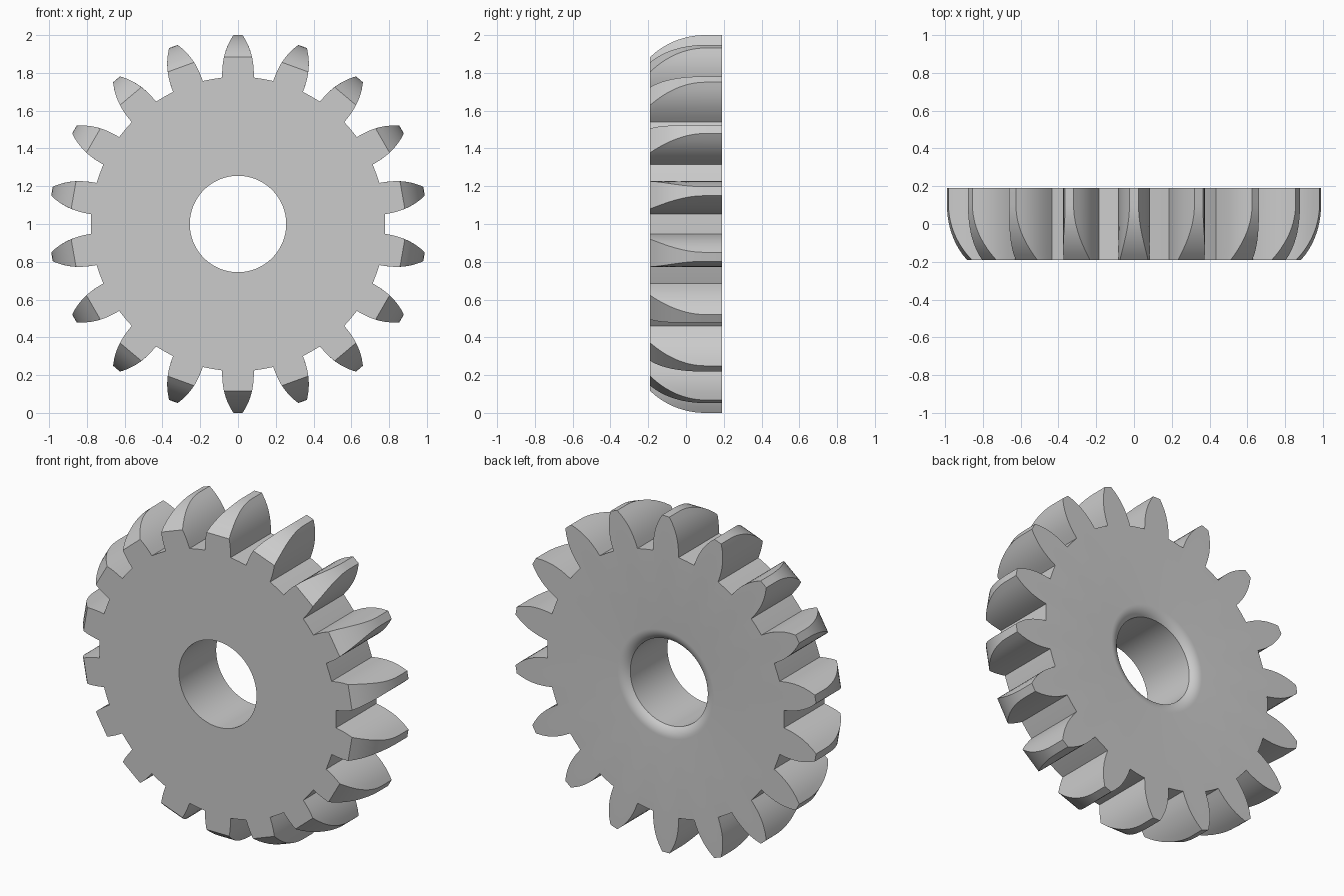
import bpy, bmesh
from math import sin, cos, pi, radians, sqrt

if "Cube" in bpy.data.objects:
    bpy.data.objects.remove(bpy.data.objects["Cube"], do_unlink=True)

TEETH = 18
FLANK = 8            # points along each tooth flank
ROOT = 0.775         # radius at the tooth base
BORE = 0.255
HALF = 0.19          # half the thickness
PER_TOOTH = 2 * FLANK + 1
COUNT = TEETH * PER_TOOTH

metal = bpy.data.materials.new("plain grey")
metal.use_nodes = True
grey = (0.6, 0.6, 0.6, 1)
metal.diffuse_color = grey
metal.node_tree.nodes["Principled BSDF"].inputs["Base Color"].default_value = grey

bm = bmesh.new()


def half_width(r):
    return 0.084 - 0.06 * ((r - ROOT) / (1 - ROOT)) ** 2.5


def tip_radius(y):
    """Tooth tips curve inward toward the front."""
    d = max(0, 0.1 - y)
    return 1 - 0.42 + sqrt(0.42 ** 2 - d * d)


def tooth_ring(y):
    tip = tip_radius(y)
    radii = [ROOT + (tip - ROOT) * i / (FLANK - 1) for i in range(FLANK)]
    outline = [(-half_width(r), r) for r in radii]
    outline += [(half_width(r), r) for r in reversed(radii)]
    gap = pi / TEETH
    outline.append((0.779 * sin(gap), 0.779 * cos(gap)))
    ring = []
    for t in range(TEETH):
        a = 2 * pi * t / TEETH
        for x, z in outline:
            ring.append(bm.verts.new((x * cos(a) + z * sin(a), y,
                                      1 + z * cos(a) - x * sin(a))))
    return ring


def round_ring(r, y):
    ring = []
    for i in range(COUNT):
        a = 2 * pi * (i - FLANK + 0.5) / COUNT
        ring.append(bm.verts.new((r * sin(a), y, 1 + r * cos(a))))
    return ring


# Toothed rim, front to back
rings = [tooth_ring(-HALF + 0.29 * i / 10) for i in range(11)]
rings.append(tooth_ring(HALF))

# Rounded mouth of the bore on the back, then the bore itself
ARC = radians(52)
RADIUS = 0.08
for i in range(7):
    a = ARC * i / 6
    rings.append(round_ring(BORE + RADIUS * (sin(ARC) - sin(a)),
                            HALF - RADIUS * (1 - cos(a))))
rings.append(round_ring(BORE, -HALF))

# Skin the closed loop of rings
for k, ring in enumerate(rings):
    after = rings[(k + 1) % len(rings)]
    for i in range(COUNT):
        j = (i + 1) % COUNT
        bm.faces.new((ring[i], ring[j], after[j], after[i]))
bmesh.ops.recalc_face_normals(bm, faces=bm.faces)

mesh = bpy.data.meshes.new("gear_wheel")
bm.to_mesh(mesh)
bm.free()
mesh.materials.append(metal)
gear = bpy.data.objects.new("gear_wheel", mesh)
bpy.context.collection.objects.link(gear)
bpy.ops.object.select_all(action="DESELECT")
gear.select_set(True)
bpy.context.view_layer.objects.active = gear
bpy.ops.object.shade_smooth_by_angle(angle=radians(30))
